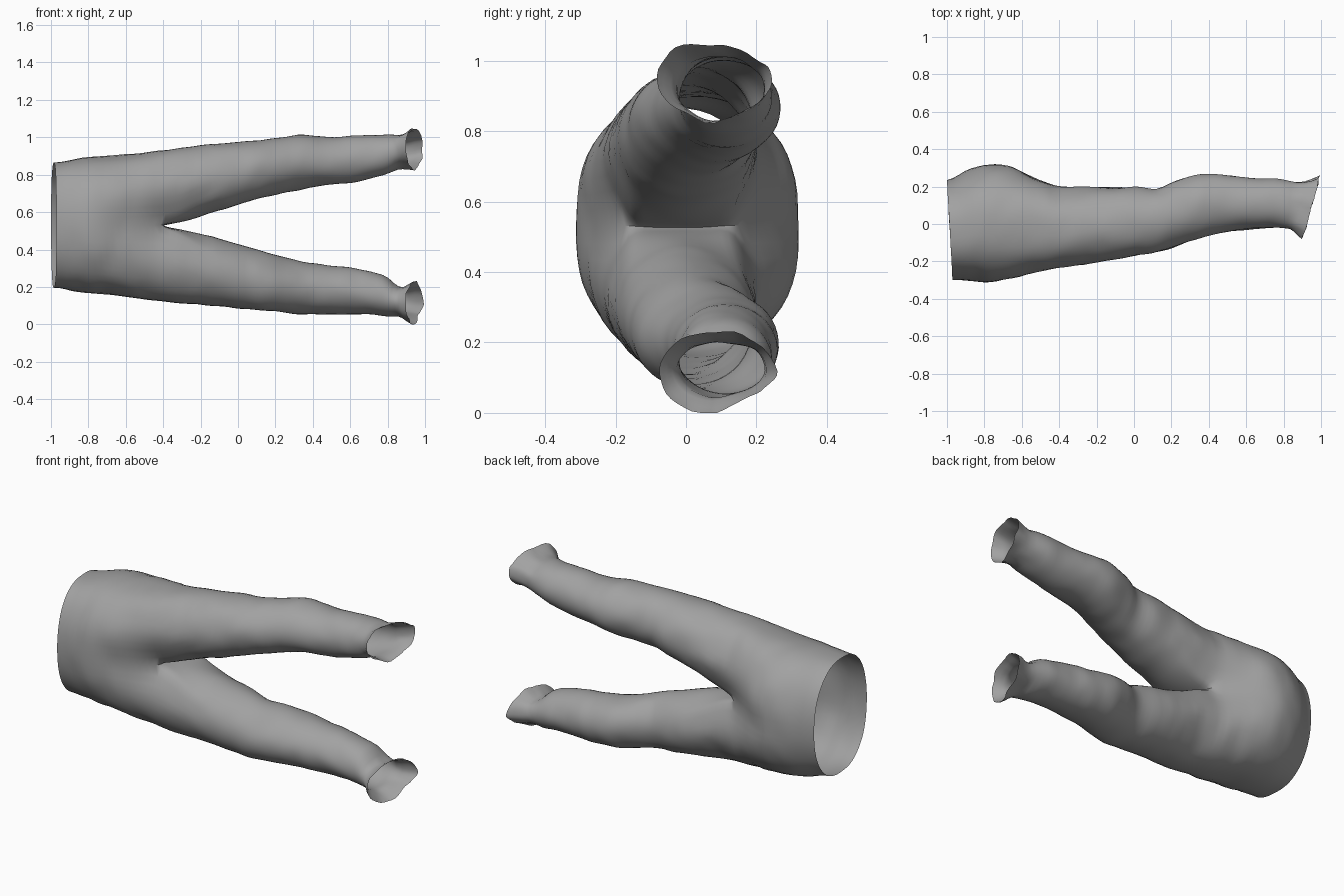
import bpy, bmesh, math
from mathutils import Vector, noise

if "Cube" in bpy.data.objects:
    bpy.data.objects.remove(bpy.data.objects["Cube"])

OUT, INN = 28, 14          # segments on the outer arc and on the inner (inseam) arc
SPLIT, MID = -0.42, 0.535  # where the legs part, and the mirror height

# torso stations: x, front y, back y, half height, crease depth
TORSO = [(-1.0, -.30, .235, .335, 0), (-.96, -.30, .25, .338, 0), (-.88, -.305, .295, .352, 0),
         (-.8, -.31, .315, .362, .02), (-.7, -.295, .312, .37, .06), (-.6, -.274, .282, .38, .13),
         (-.5, -.254, .238, .393, .24), (SPLIT, -.240, .206, .403, .40)]
# leg stations: x, front y, back y, inner height, outer height above MID
LEG = [(SPLIT, -.240, .206, .0, .403), (-.3, -.222, .197, .02, .413), (-.15, -.199, .196, .062, .43),
       (0, -.17, .196, .105, .443), (.12, -.147, .19, .14, .455), (.22, -.12, .23, .165, .466),
       (.33, -.08, .263, .19, .48), (.45, -.05, .263, .21, .475), (.6, -.03, .25, .23, .475),
       (.75, -.022, .24, .258, .483), (.82, -.022, .228, .28, .485), (.87, -.03, .225, .30, .482),
       (.91, -.055, .238, .305, .505), (.945, -.08, .25, .30, .525)]


def sample(table, x):
    """Smooth cubic interpolation through the stations."""
    n = len(table)
    i = 0
    while i < n - 2 and x > table[i + 1][0]:
        i += 1
    a, b = table[i], table[i + 1]
    p, q = table[max(i - 1, 0)], table[min(i + 2, n - 1)]
    h = b[0] - a[0]
    t = (x - a[0]) / h
    res = []
    for k in range(1, len(a)):
        m0 = (b[k] - p[k]) / (b[0] - p[0]) * h
        m1 = (q[k] - a[k]) / (q[0] - a[0]) * h
        res.append((2*t**3 - 3*t*t + 1) * a[k] + (t**3 - 2*t*t + t) * m0
                   + (3*t*t - 2*t**3) * b[k] + (t**3 - t*t) * m1)
    return res


def unit_width(pts):
    """Scale a section so that y spans exactly -1..1."""
    lo, hi = min(p[0] for p in pts), max(p[0] for p in pts)
    return [((2 * y - lo - hi) / (hi - lo), z) for y, z in pts]


def half_outline(crease):
    """Half of a rounded body section: y in -1..1, z in 0..1, front to back over the top."""
    pts = []
    for k in range(OUT + 1):
        a = math.pi * k / OUT
        c, s = -math.cos(a), math.sin(a)
        y = math.copysign(abs(c) ** (.76 if c < 0 else .88), c)
        z = max(s, 0) ** 0.95
        pts.append((y * (1 - crease * math.exp(-(z / .3) ** 2)), z))
    return unit_width(pts)


def leg_outline(x):
    """Unit leg section that turns from a half body at the crotch into a circle."""
    w = min(max((x - SPLIT) / .36, 0), 1)
    w = w * w * (3 - 2 * w)
    body = half_outline(TORSO[-1][4])
    d = [(y, 2 * z - 1) for y, z in body]
    f, b = body[0][0], body[-1][0]
    d += [(b + (f - b) * j / INN, -1) for j in range(1, INN)]
    n = OUT + INN
    start = math.radians(210)
    pts = []
    for i, (y, z) in enumerate(d):
        a = start - math.tau * i / n
        pts.append((y * (1 - w) + math.cos(a) * w, z * (1 - w) + math.sin(a) * w))
    return unit_width(pts)


def wrinkle(p):
    """Soft cloth folds, more ragged at the cuffs."""
    hem = min(max((p.x - .82) / .12, 0), 1)
    amp = .005 + .003 * min(max((p.x + 1) / .5, 0), 1)
    d = noise.noise_vector(Vector((p.x * 6, p.y * 5 + 3, p.z * 5))) * amp
    d += noise.noise_vector(Vector((p.x * 13, p.y * 8, p.z * 8 + 7))) * .004
    d += noise.noise_vector(Vector((p.x * 9, p.y * 16, p.z * 16))) * .014 * hem
    if p.x < -.9:
        d *= .25
    return p + d


bm = bmesh.new()


def add_rings(rings, closed):
    rows = [[bm.verts.new(wrinkle(p)) for p in ring] for ring in rings]
    for a, b in zip(rows, rows[1:]):
        n = len(a)
        for i in range(n if closed else n - 1):
            j = (i + 1) % n
            bm.faces.new((a[i], a[j], b[j], b[i]))


for side in (1, -1):
    # half of the hips, from the slanted waist opening to the crotch
    rings = []
    for s in range(19):
        x = -1 + (SPLIT + 1) * s / 18
        y0, y1, h, crease = sample(TORSO, x)
        lean = .03 * (1 - s / 18) ** 2
        rings.append([Vector((x + lean * (1 - y) / 2, (y0 + y1) / 2 + y * (y1 - y0) / 2,
                              MID + side * z * h)) for y, z in half_outline(crease)])
    add_rings(rings, False)
    # one leg, ending in a flared cuff cut on a slant
    rings = []
    for s in range(49):
        x = SPLIT + (.945 - SPLIT) * s / 48
        y0, y1, z0, z1 = sample(LEG, x)
        if side < 0:  # the lower ankle is pinched more
            z0 += .035 * math.exp(-((x - .86) / .05) ** 2)
        slant = max(0, (x - .75) / .195) ** 1.5
        ring = []
        for y, z in leg_outline(x):
            up = (z0 + z1) / 2 + z * (z1 - z0) / 2 - .02 * slant * y * max(z, 0)
            ring.append(Vector((x + .046 * y * slant, (y0 + y1) / 2 + y * (y1 - y0) / 2, MID + side * up)))
        rings.append(ring)
    add_rings(rings, True)

# join hips and legs along the shared rings, then relax the crotch
bmesh.ops.remove_doubles(bm, verts=bm.verts, dist=.0008)
bmesh.ops.recalc_face_normals(bm, faces=bm.faces)
soft = [v for v in bm.verts if -.6 < v.co.x < -.15 and abs(v.co.z - MID) < .2]
for _ in range(4):
    bmesh.ops.smooth_vert(bm, verts=soft, factor=.5, use_axis_x=True, use_axis_y=True, use_axis_z=True)
hips = [(f.normal, f.calc_center_median()) for f in bm.faces if f.calc_center_median().x < -.5]
if sum(n.dot(c - Vector((c.x, 0, MID))) for n, c in hips) < 0:
    bmesh.ops.reverse_faces(bm, faces=bm.faces)

# rest the model on the floor
low = min(v.co.z for v in bm.verts)
bmesh.ops.translate(bm, verts=bm.verts, vec=(0, 0, -low))

mesh = bpy.data.meshes.new("trousers")
bm.to_mesh(mesh)
bm.free()
trousers = bpy.data.objects.new("trousers", mesh)
bpy.context.collection.objects.link(trousers)

cloth = bpy.data.materials.new("grey cloth")
cloth.diffuse_color = (.36, .36, .36, 1)
cloth.use_nodes = True
cloth.node_tree.nodes["Principled BSDF"].inputs["Base Color"].default_value = cloth.diffuse_color
mesh.materials.append(cloth)

bpy.context.view_layer.objects.active = trousers
trousers.select_set(True)
bpy.ops.object.shade_smooth_by_angle(angle=math.radians(60))
